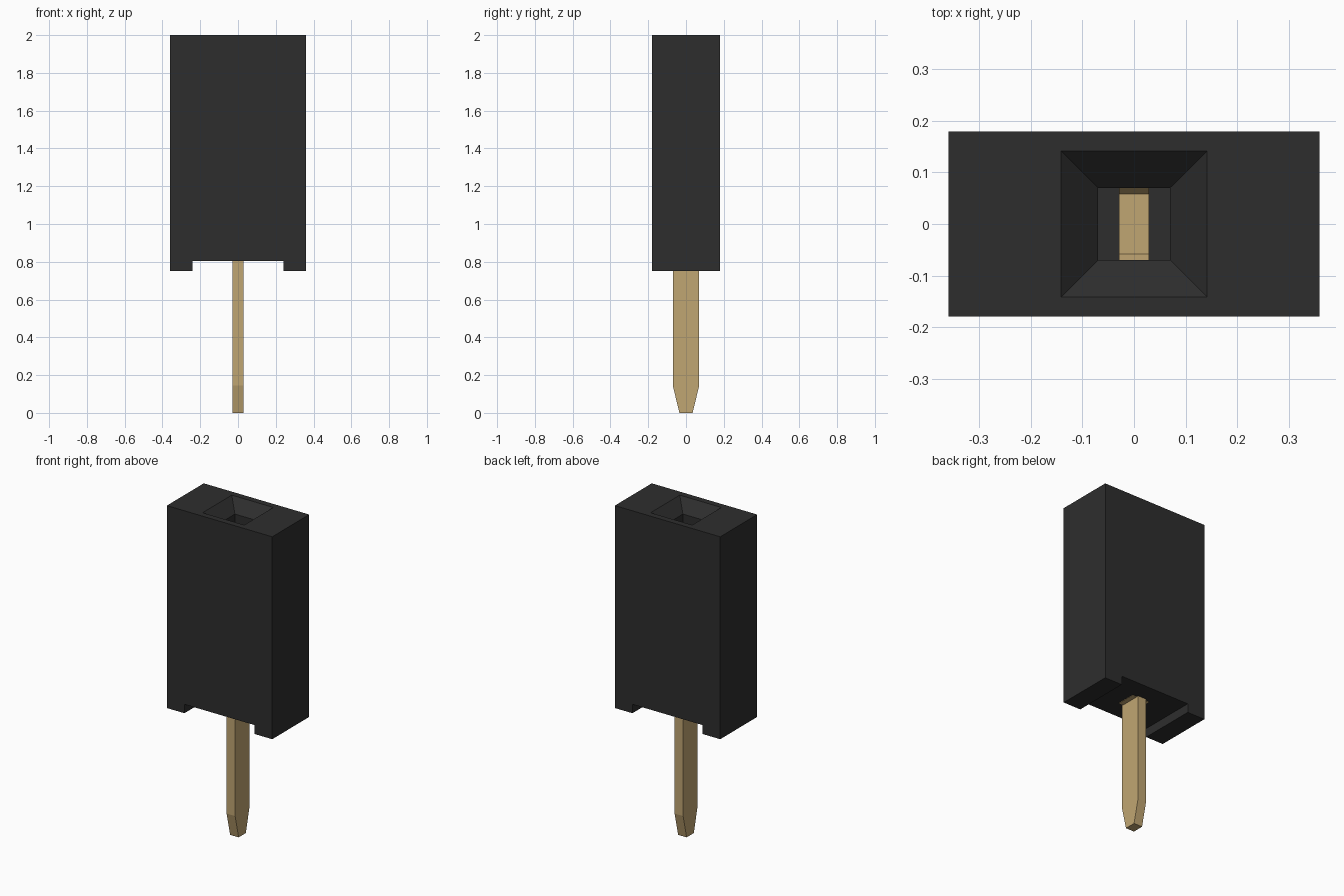
import bpy
import bmesh

if "Cube" in bpy.data.objects:
    bpy.data.objects.remove(bpy.data.objects["Cube"], do_unlink=True)


def material(name, rgb):
    mat = bpy.data.materials.new(name)
    mat.use_nodes = True
    mat.diffuse_color = (*rgb, 1)
    mat.node_tree.nodes["Principled BSDF"].inputs["Base Color"].default_value = (*rgb, 1)
    return mat


def finish(bm, name, mat):
    bmesh.ops.recalc_face_normals(bm, faces=bm.faces)
    mesh = bpy.data.meshes.new(name)
    bm.to_mesh(mesh)
    bm.free()
    mesh.materials.append(mat)
    obj = bpy.data.objects.new(name, mesh)
    bpy.context.collection.objects.link(obj)
    return obj


def prism(name, outline, to_point, mat):
    """Extrude a flat outline symmetrically; to_point places (u, z, side)."""
    bm = bmesh.new()
    ends = [[bm.verts.new(to_point(u, z, side)) for u, z in outline] for side in (-1, 1)]
    for end in ends:
        bm.faces.new(end)
    for i in range(len(outline)):
        bm.faces.new((ends[0][i - 1], ends[0][i], ends[1][i], ends[1][i - 1]))
    return finish(bm, name, mat)


def square_loft(name, sections, mat):
    """Stack square sections given as (half width, z)."""
    bm = bmesh.new()
    rings = [[bm.verts.new((x * h, y * h, z)) for x, y in ((-1, -1), (1, -1), (1, 1), (-1, 1))]
             for h, z in sections]
    bm.faces.new(rings[0])
    bm.faces.new(rings[-1])
    for a, b in zip(rings, rings[1:]):
        for i in range(4):
            bm.faces.new((a[i - 1], a[i], b[i], b[i - 1]))
    return finish(bm, name, mat)


def mirrored(half):
    return half + [(-u, z) for u, z in reversed(half)]


black = material("black plastic", (0.027, 0.027, 0.027))
gold = material("gold metal", (0.53, 0.38, 0.17))

# Housing with a standoff channel along the bottom
housing = prism("housing", mirrored([(0.24, 0.805), (0.24, 0.75), (0.36, 0.75), (0.36, 2.0)]),
                lambda u, z, s: (u, s * 0.18, z), black)

# Funnelled socket cut into the top
cutter = square_loft("socket_cutter", [(0.07, 0.95), (0.07, 1.93), (0.142, 2.0), (0.142, 2.1)], black)
cutter.hide_render = True
cut = housing.modifiers.new("socket", 'BOOLEAN')
cut.operation = 'DIFFERENCE'
cut.solver = 'EXACT'
cut.object = cutter
bpy.context.view_layer.objects.active = housing
bpy.ops.object.modifier_apply(modifier=cut.name)
bpy.data.objects.remove(cutter, do_unlink=True)

# Flat pin with a tapered tip and a shallow cupped contact end
prism("pin", mirrored([(0.035, 0.0), (0.07, 0.145), (0.07, 0.99), (0.058, 0.97)]),
      lambda u, z, s: (s * 0.029, u, z), gold)

# Contact base showing at the underside of the housing
square_loft("contact_base", [(0.06, 0.803), (0.06, 0.85)], gold)
